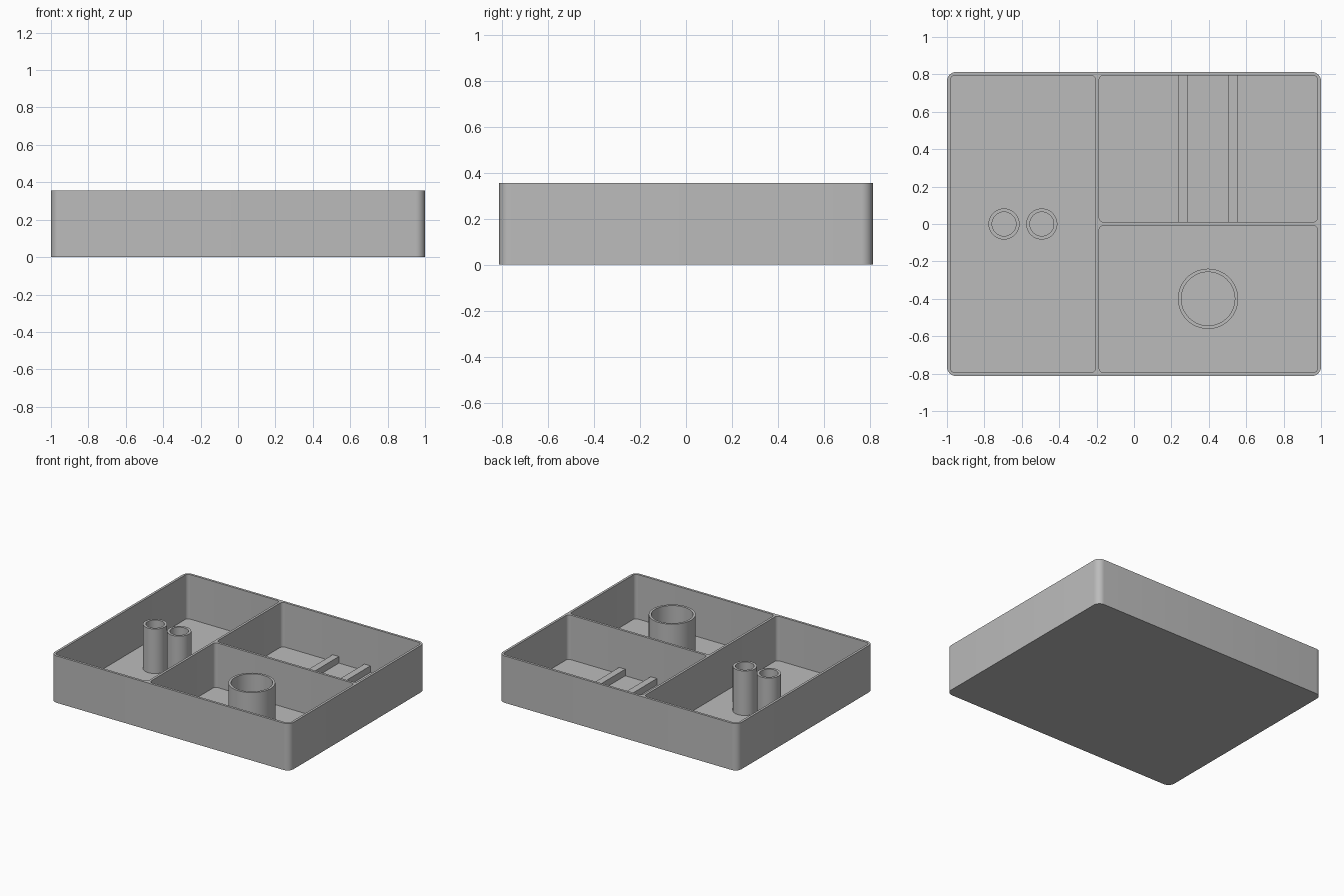
import bpy
import bmesh
from math import cos, sin, pi, radians, tau
from mathutils import Vector

HEIGHT = 0.355
FLOOR = 0.018
HALF_X, HALF_Y, WALL = 1.0, 0.813, 0.018

cube = bpy.data.objects.get("Cube")
if cube:
    bpy.data.objects.remove(cube, do_unlink=True)

grey = bpy.data.materials.new("plain_grey")
grey.use_nodes = True
grey.diffuse_color = (0.5, 0.5, 0.5, 1)
grey.node_tree.nodes["Principled BSDF"].inputs["Base Color"].default_value = (0.5, 0.5, 0.5, 1)


def make_object(name, bm):
    bmesh.ops.recalc_face_normals(bm, faces=bm.faces)
    mesh = bpy.data.meshes.new(name)
    bm.to_mesh(mesh)
    bm.free()
    mesh.materials.append(grey)
    obj = bpy.data.objects.new(name, mesh)
    bpy.context.collection.objects.link(obj)
    return obj


def smooth(obj):
    bpy.ops.object.select_all(action='DESELECT')
    obj.select_set(True)
    bpy.context.view_layer.objects.active = obj
    bpy.ops.object.shade_smooth_by_angle(angle=radians(30))


def rounded_block(name, x0, x1, y0, y1, z0, z1, radius=0, steps=8):
    """Upright block whose vertical edges are rounded."""
    bm = bmesh.new()
    if radius:
        corners = [(x1 - radius, y1 - radius), (x0 + radius, y1 - radius),
                   (x0 + radius, y0 + radius), (x1 - radius, y0 + radius)]
        outline = []
        for i, (cx, cy) in enumerate(corners):
            for s in range(steps + 1):
                a = (i + s / steps) * pi / 2
                outline.append((cx + radius * cos(a), cy + radius * sin(a)))
    else:
        outline = [(x1, y1), (x0, y1), (x0, y0), (x1, y0)]
    base = bm.faces.new([bm.verts.new((x, y, z0)) for x, y in outline])
    top = bmesh.ops.extrude_face_region(bm, geom=[base], use_keep_orig=True)
    moved = [v for v in top["geom"] if isinstance(v, bmesh.types.BMVert)]
    bmesh.ops.translate(bm, verts=moved, vec=(0, 0, z1 - z0))
    return make_object(name, bm)


def tube(name, x, y, outer, inner):
    """Open cylinder standing on the tray floor."""
    bm = bmesh.new()
    z0 = FLOOR - 0.005
    ring = [bm.verts.new(p) for p in ((inner, 0, z0), (outer, 0, z0),
                                      (outer, 0, HEIGHT), (inner, 0, HEIGHT))]
    edges = [bm.edges.new((ring[i], ring[i - 1])) for i in range(4)]
    bmesh.ops.spin(bm, geom=ring + edges, cent=(0, 0, 0), axis=(0, 0, 1),
                   angle=tau, steps=64, use_merge=True)
    bmesh.ops.remove_doubles(bm, verts=bm.verts, dist=1e-5)
    obj = make_object(name, bm)
    obj.location = Vector((x, y, 0))
    smooth(obj)


# Tray with three compartments cut into it
tray = rounded_block("tray", -HALF_X, HALF_X, -HALF_Y, HALF_Y, 0, HEIGHT, 0.05)
in_x, in_y = HALF_X - WALL, HALF_Y - WALL
pockets = {
    "long_pocket": (-in_x, -0.205, -in_y, in_y),
    "back_pocket": (-0.187, in_x, 0.01, in_y),
    "front_pocket": (-0.187, in_x, -in_y, -0.008),
}
for name, bounds in pockets.items():
    cutter = rounded_block(name, *bounds, FLOOR, HEIGHT + 0.1, 0.026)
    cutter.hide_render = True
    cut = tray.modifiers.new(name, 'BOOLEAN')
    cut.operation = 'DIFFERENCE'
    cut.solver = 'EXACT'
    cut.object = cutter
    bpy.context.view_layer.objects.active = tray
    bpy.ops.object.modifier_apply(modifier=name)
    bpy.data.objects.remove(cutter, do_unlink=True)
smooth(tray)

# Holder tubes
tube("small_tube_outer", -0.695, 0, 0.083, 0.064)
tube("small_tube_inner", -0.493, 0, 0.083, 0.064)
tube("large_tube", 0.396, -0.4, 0.161, 0.143)

# Support rails across the back compartment
for name, x0, x1 in (("rail_inner", 0.237, 0.289), ("rail_outer", 0.502, 0.553)):
    rounded_block(name, x0, x1, 0.005, in_y + 0.005, FLOOR - 0.005, FLOOR + 0.05)
